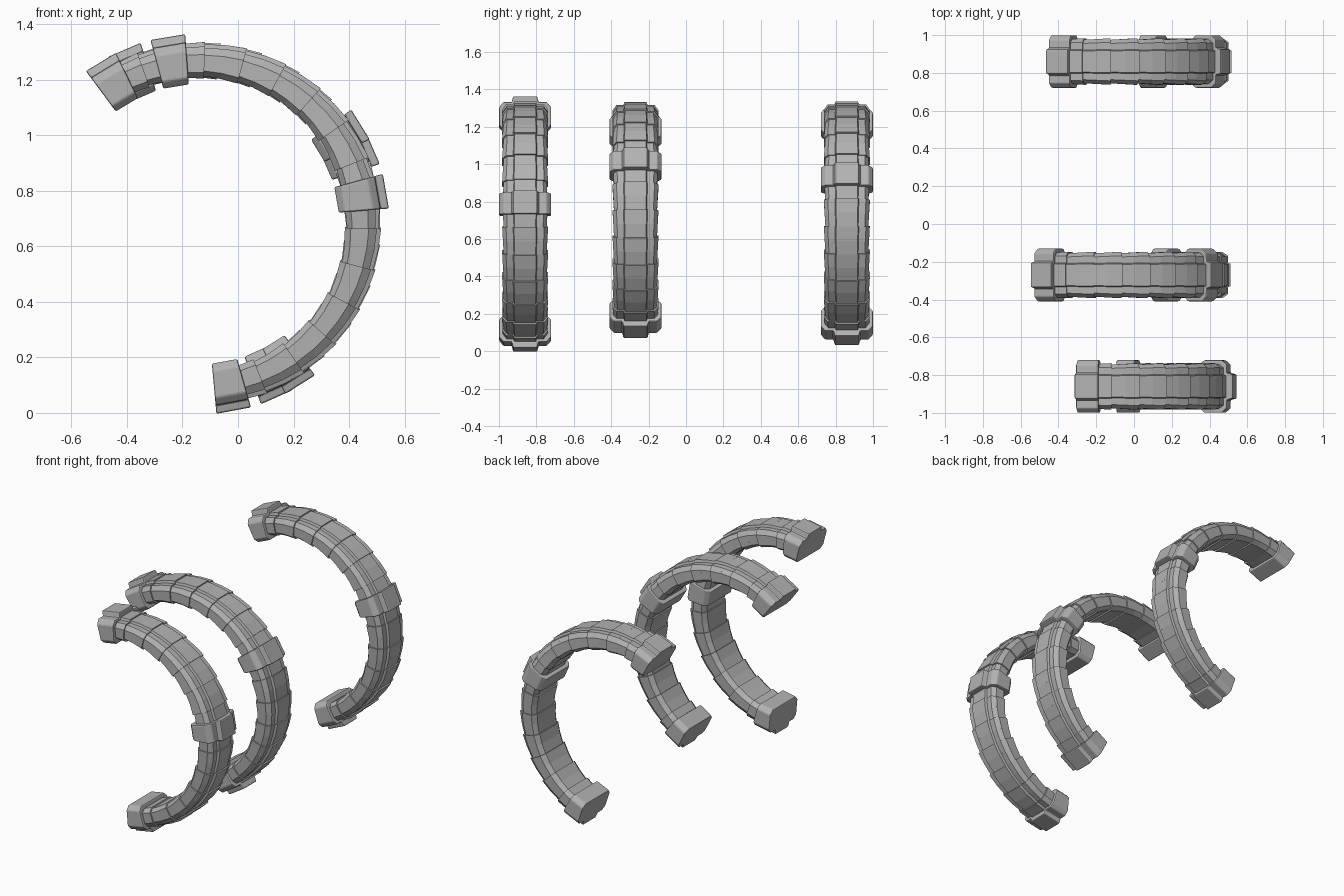
import bpy
import bmesh
from math import radians, sin, cos

cube = bpy.data.objects.get("Cube")
if cube:
    bpy.data.objects.remove(cube, do_unlink=True)

GREY = (0.45, 0.45, 0.45, 1)
mat = bpy.data.materials.new("stone_grey")
mat.use_nodes = True
mat.diffuse_color = GREY
mat.node_tree.nodes["Principled BSDF"].inputs["Base Color"].default_value = GREY

CX, CZ = -0.14, 0.68   # shared hoop centre
MID_R = 0.59

# Half cross-sections as (half width, radius), from inner face to outer face
TUBE = [(0.09, 0.53), (0.118, 0.55), (0.118, 0.61), (0.098, 0.637),
        (0.062, 0.637), (0.057, 0.651)]
CLAMP = [(0.115, 0.505), (0.139, 0.53), (0.139, 0.628), (0.115, 0.655),
         (0.072, 0.655), (0.064, 0.686)]


def wedge(bm, half, start, end, grow=(0, 0)):
    """Solid slice of the hoop between two angles; grow swells each end."""
    outline = half + [(-w, r) for w, r in reversed(half)]
    rings = []
    for angle, g in zip((start, end), grow):
        a = radians(angle)
        ring = []
        for w, r in outline:
            w2 = w * (1 + g / 0.12)
            r2 = MID_R + (r - MID_R) * (1 + g / 0.06)
            ring.append(bm.verts.new((CX + r2 * cos(a), w2, CZ + r2 * sin(a))))
        rings.append(ring)
    n = len(outline)
    for i in range(n):
        j = (i + 1) % n
        bm.faces.new((rings[0][i], rings[0][j], rings[1][j], rings[1][i]))
    bm.faces.new(rings[0][::-1])
    bm.faces.new(rings[1])


def finish(bm, name, y, bevel):
    bmesh.ops.recalc_face_normals(bm, faces=bm.faces)
    mesh = bpy.data.meshes.new(name)
    bm.to_mesh(mesh)
    bm.free()
    mesh.materials.append(mat)
    obj = bpy.data.objects.new(name, mesh)
    obj.location.y = y
    bpy.context.collection.objects.link(obj)
    if bevel:
        mod = obj.modifiers.new("worn_edges", "BEVEL")
        mod.width = bevel
        mod.segments = 2
        mod.limit_method = "ANGLE"
        mod.angle_limit = radians(30)
    return obj


def hoop(label, y, mid):
    # Ribbed half ring, stepped blocks mirrored about the middle clamp
    bm = bmesh.new()
    count = 12
    step = 80 / count
    for side in (-1, 1):
        for i in range(count):
            a = mid + side * (4.8 + i * step)
            swell = 0.003 if i % 2 else -0.001
            wedge(bm, TUBE, a, a + side * (step + 0.1), (swell + 0.002, swell - 0.002))
    finish(bm, label + "_ribbed_arch", y, 0)
    # Collars at both ends and in the middle
    for part, offset in (("lower", -89.5), ("middle", 0), ("upper", 89.5)):
        bm = bmesh.new()
        a = mid + offset
        wedge(bm, CLAMP, a - 5.3, a + 5.3)
        finish(bm, label + "_" + part + "_collar", y, 0.006)


for label, y, mid in (("front", -0.86, 10), ("centre", -0.27, 31.7), ("back", 0.86, 23.7)):
    hoop(label, y, mid)
